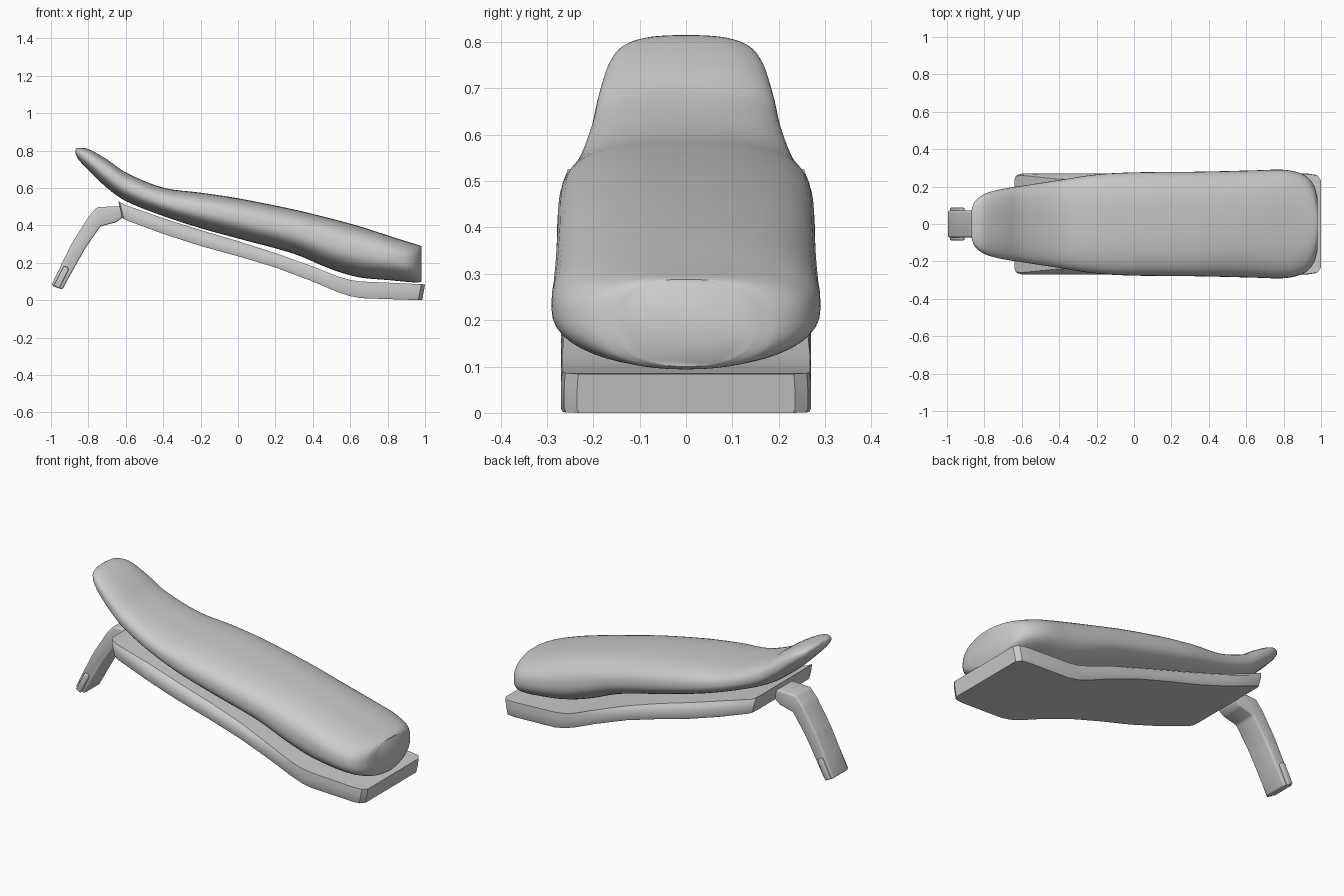
import bpy, bmesh, math

cube = bpy.data.objects.get("Cube")
if cube:
    bpy.data.objects.remove(cube)

grey = bpy.data.materials.new("light grey")
grey.use_nodes = True
colour = (0.6, 0.6, 0.6, 1)
grey.diffuse_color = colour
grey.node_tree.nodes["Principled BSDF"].inputs["Base Color"].default_value = colour


def finish(name, bm, angle):
    bmesh.ops.recalc_face_normals(bm, faces=bm.faces)
    mesh = bpy.data.meshes.new(name)
    bm.to_mesh(mesh)
    bm.free()
    obj = bpy.data.objects.new(name, mesh)
    bpy.context.collection.objects.link(obj)
    mesh.materials.append(grey)
    bpy.ops.object.select_all(action='DESELECT')
    obj.select_set(True)
    bpy.context.view_layer.objects.active = obj
    bpy.ops.object.shade_smooth_by_angle(angle=math.radians(angle))
    return obj


def loft(name, rings, angle):
    """Skin a row of closed rings and cap both ends."""
    bm = bmesh.new()
    rows = [[bm.verts.new(p) for p in ring] for ring in rings]
    for a, b in zip(rows, rows[1:]):
        for i in range(len(a)):
            j = (i + 1) % len(a)
            bm.faces.new((a[i], a[j], b[j], b[i]))
    bm.faces.new(rows[0])
    bm.faces.new(rows[-1])
    return finish(name, bm, angle)


def smooth_rows(rows, steps):
    """Cubic interpolation through rows, with slopes by finite difference in x."""
    def slope(i, k):
        a, b = rows[max(i - 1, 0)], rows[min(i + 1, len(rows) - 1)]
        return (b[k] - a[k]) / (b[0] - a[0])
    out = []
    for i in range(len(rows) - 1):
        p, q = rows[i], rows[i + 1]
        h = q[0] - p[0]
        for s in range(steps):
            t = s / steps
            row = [p[0] + t * h]
            for k in range(1, len(p)):
                row.append((2*t**3 - 3*t*t + 1) * p[k] + (t**3 - 2*t*t + t) * h * slope(i, k)
                           + (3*t*t - 2*t**3) * q[k] + (t**3 - t*t) * h * slope(i + 1, k))
            out.append(row)
    return out + [list(rows[-1])]


# Cushion: x, bottom, top, half width
cushion = [
    (-.87, .785, .808, .07), (-.855, .755, .815, .115), (-.8, .695, .808, .16),
    (-.7, .6, .752, .188), (-.6, .53, .683, .204), (-.4, .45, .602, .235),
    (-.2, .385, .575, .265), (0, .33, .545, .276), (.3, .248, .485, .279),
    (.5, .165, .436, .283), (.65, .122, .395, .287), (.8, .108, .347, .29),
    (.88, .1, .321, .275), (.93, .096, .306, .248), (.965, .094, .295, .2),
    (.98, .1, .288, .145)]


def cushion_ring(x, low, high, width, count=48):
    mid = low + (high - low) * .48
    ring = []
    for i in range(count):
        a = math.tau * i / count
        c, s = math.cos(a), math.sin(a)
        power = 2 / (2.7 if s > 0 else 2.25)
        y = width * math.copysign(abs(c) ** power, c)
        z = mid + (high - mid if s > 0 else mid - low) * math.copysign(abs(s) ** power, s)
        ring.append((x, y, z))
    return ring


loft("seat_cushion", [cushion_ring(*r) for r in smooth_rows(cushion, 4)], 60)

# Base tray: x, bottom, top, half width, inset of the top edge, lean of the end
tray = [
    (-.62, .44, .53, .24, .005, -.02), (-.612, .436, .525, .262, .007, -.02),
    (-.59, .425, .51, .27, .01, -.015), (-.4, .355, .438, .27, .03, 0),
    (-.2, .29, .375, .27, .03, 0), (0, .235, .316, .27, .03, 0),
    (.2, .175, .252, .27, .025, 0), (.4, .1, .18, .27, .008, 0),
    (.53, .045, .128, .27, .003, 0), (.6, .022, .108, .27, .003, 0),
    (.66, .011, .1, .27, .003, 0), (.92, .002, .088, .27, .003, .01),
    (.965, .001, .086, .263, .003, .015), (.985, 0, .084, .235, .003, .015)]


def tray_ring(x, low, high, width, inset, lean):
    waist = low + (high - low) * .55
    side = [(x, width - .004, low), (x, width, low + .008), (x + lean * .55, width, waist),
            (x + lean * .8, width - inset * .35, waist + (high - waist) * .6),
            (x + lean, width - inset, high)]
    return side + [(px, -py, pz) for px, py, pz in reversed(side)]


loft("seat_base", [tray_ring(*r) for r in tray], 35)


def slab(name, outline, y0, y1, bevel):
    """Extrude a side outline across y and round its edges."""
    bm = bmesh.new()
    face = bm.faces.new([bm.verts.new((x, y0, z)) for x, z in outline])
    moved = bmesh.ops.extrude_face_region(bm, geom=[face])["geom"]
    for v in moved:
        if isinstance(v, bmesh.types.BMVert):
            v.co.y = y1
    bmesh.ops.bevel(bm, geom=list(bm.edges), offset=bevel, segments=3,
                    affect='EDGES', profile=.5)
    return finish(name, bm, 35)


# Bent support arm under the raised end
slab("support_arm", [(-.635, .503), (-.755, .497), (-.8, .445), (-.885, .31), (-.94, .2),
                     (-.998, .08), (-.94, .056), (-.88, .165), (-.815, .28),
                     (-.735, .395), (-.65, .417), (-.62, .44), (-.62, .485)],
     -.072, .072, .01)

# Raised clips on both sides of the arm tip
for label, sign in (("left", 1), ("right", -1)):
    clip = [(-.985, .078), (-.955, .063), (-.905, .165), (-.912, .178), (-.932, .182)]
    slab("arm_clip_" + label, clip, sign * .06, sign * .087, .005)
